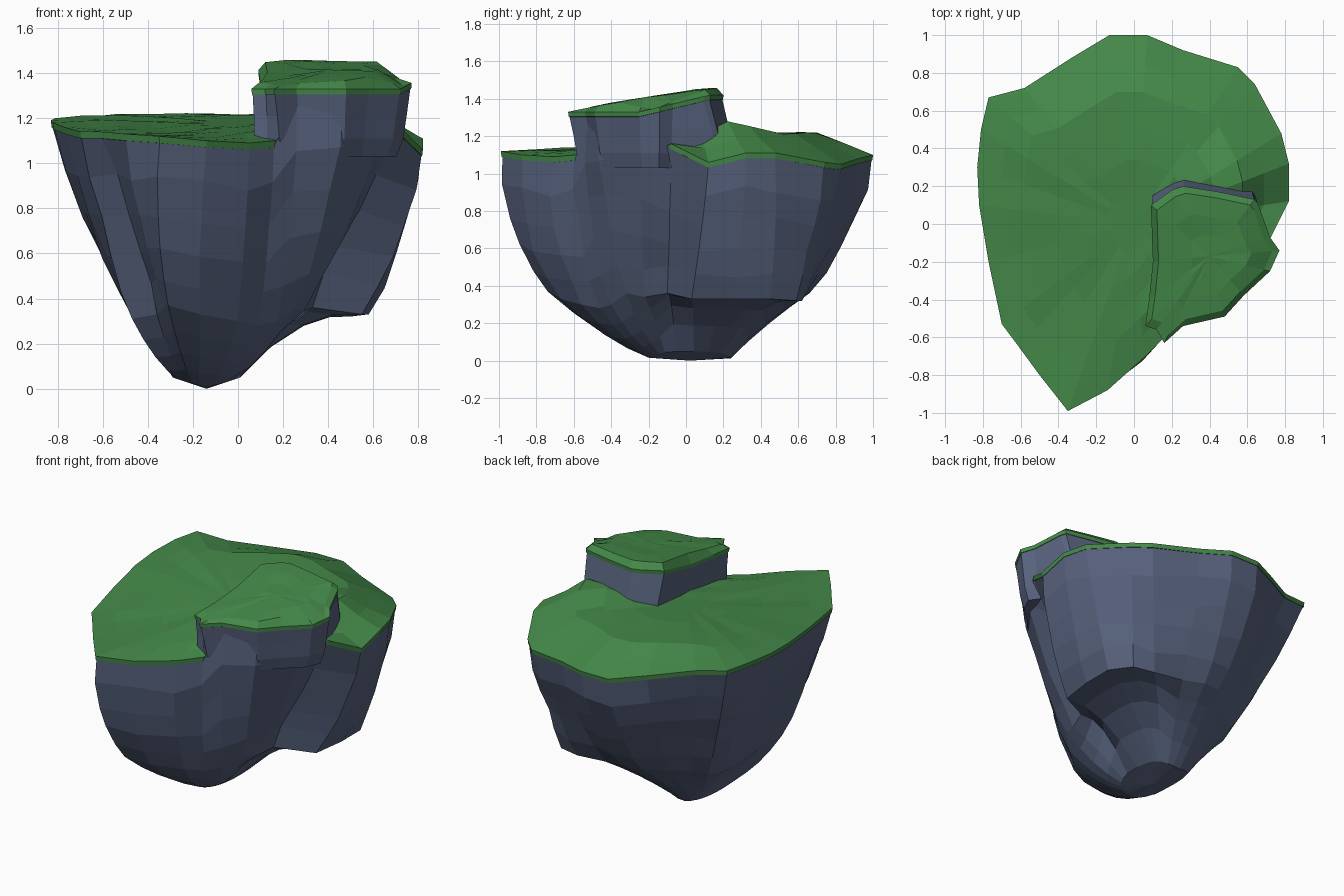
import bpy, bmesh, math, random
from mathutils import Vector as V

if "Cube" in bpy.data.objects:
    bpy.data.objects.remove(bpy.data.objects["Cube"])
random.seed(4)


def material(name, col):
    m = bpy.data.materials.new(name)
    m.diffuse_color = (*col, 1)
    m.use_nodes = True
    m.node_tree.nodes["Principled BSDF"].inputs["Base Color"].default_value = m.diffuse_color
    return m


ROCK = material("slate rock", (0.095, 0.122, 0.205))
GRASS = material("meadow green", (0.058, 0.25, 0.066))


def loft(name, rings, mat, start=None, end=None):
    """Skin a stack of closed rings; start / end are optional fan centres."""
    bm = bmesh.new()
    rs = [[bm.verts.new(p) for p in r] for r in rings]
    n = len(rs[0])
    for a, b in zip(rs, rs[1:]):
        for i in range(n):
            j = (i + 1) % n
            bm.faces.new((a[i], a[j], b[j], b[i]))
    for ring, c in ((rs[0], start), (rs[-1], end)):
        if c is not None:
            cv = bm.verts.new(c)
            for i in range(n):
                bm.faces.new((ring[i], ring[(i + 1) % n], cv))
    bmesh.ops.recalc_face_normals(bm, faces=bm.faces)
    me = bpy.data.meshes.new(name)
    bm.to_mesh(me)
    bm.free()
    me.materials.append(mat)
    ob = bpy.data.objects.new(name, me)
    bpy.context.collection.objects.link(ob)
    return ob


def clamp(v, a, b):
    return max(a, min(b, v))


# Island rim, counter-clockwise from the front tip
RIM = [(-.35, -.99, 1.12), (-.14, -.88, 1.10), (.05, -.71, 1.09), (.16, -.60, 1.10),
       (.26, -.53, 1.10), (.47, -.47, 1.10), (.69, -.24, 1.10), (.72, -.08, 1.16),
       (.82, .12, 1.06), (.82, .32, 1.11), (.78, .48, 1.11), (.64, .74, 1.06),
       (.55, .83, 1.05), (.26, .92, 1.08), (.07, 1.0, 1.10), (-.13, 1.0, 1.10),
       (-.33, .88, 1.13), (-.58, .72, 1.17), (-.77, .67, 1.20), (-.81, .50, 1.20),
       (-.83, .30, 1.19), (-.82, .10, 1.18), (-.77, -.20, 1.16), (-.70, -.53, 1.14),
       (-.61, -.65, 1.14), (-.50, -.80, 1.13)]
# Ledge where the walls turn inward to the foot
KNEE = [(-.31, -.74, .37), (-.17, -.67, .33), (0, -.56, .30), (.09, -.46, .28),
        (.17, -.40, .30), (.26, -.32, .36), (.29, -.22, .34), (.33, -.10, .36),
        (.55, .03, .33), (.58, .25, .33), (.58, .45, .33), (.50, .59, .32),
        (.36, .62, .32), (.15, .63, .34), (0, .66, .36), (-.12, .64, .37),
        (-.25, .55, .36), (-.36, .45, .34), (-.43, .38, .32), (-.46, .28, .30),
        (-.45, .15, .29), (-.44, .02, .28), (-.45, -.15, .30), (-.47, -.33, .31),
        (-.36, -.42, .33), (-.33, -.60, .36)]
# Outward swell of the wall at each rim point; low values are grooves
SWELL = [.07, .07, .06, .04, .06, .05, .03, -.02, .04, .045, .03, .01, 0,
         .05, .06, .06, .04, .01, .02, .03, .03, .03, .03, .01, -.03, .02]
UNDER = (4, 5, 6)                               # rim points below the plateau

# Rock body
rings = []
top = [V((x, y, 1.29 if i in UNDER else z - .028)) for i, (x, y, z) in enumerate(RIM)]
foot = []
for x, y, z in KNEE:
    a = math.atan2(y, x + .08)
    c, s = math.cos(a), math.sin(a)
    foot.append(V((-.14 + .15 * math.copysign(abs(c) ** .75, c),
                   .02 + .22 * math.copysign(abs(s) ** .75, s),
                   .01 + .04 * abs(c))))
for t in (0, .25, .5, .75):
    r = []
    for i, (f, k) in enumerate(zip(foot, KNEE)):
        p = f.lerp(V(k), t)
        bend = .09 if 7 <= i <= 12 else (-.035 if i < 6 or i > 22 else .015)
        p.z += 4 * t * (1 - t) * bend
        r.append(p)
    rings.append(r)
for t in (0, .17, .36, .56, .78, 1):
    r = []
    for i, (k, q) in enumerate(zip(KNEE, top)):
        p = V(k).lerp(q, t)
        out = V((q.x, q.y, 0)).normalized()
        p += out * 4 * t * (1 - t) * SWELL[i]
        if 0 < t < 1:
            p += out * random.uniform(-.01, .01)
            p.z += random.uniform(-.02, .02)
        elif t:
            p.xy = p.xy * .992
        r.append(p)
    rings.append(r)
loft("rock_body", rings, ROCK, start=(-.14, .02, 0), end=(0, 0, 1.0))


# Lower meadow: thin lip, then a gently rising surface with a ramp behind the plateau
def ground(x, y):
    bump = math.exp(-((x - .52) / .25) ** 2 - ((y - .23) / .14) ** 2)
    return 1.18 + .09 * clamp(y, -.6, .4) + .08 * bump


def meadow_ring(s, drop=0.0):
    r = []
    for i, (x, y, z) in enumerate(RIM):
        k = s * (.86 if i in UNDER else 1)
        w = clamp((1 - s) / .3, 0, 1)
        px, py = x * k, y * k
        h = z + (ground(px, py) - z) * w - drop
        if .2 < s < .95:
            h += random.uniform(-.006, .006)
        r.append((px, py, h))
    return r


loft("lower_meadow",
     [meadow_ring(.98, .032), meadow_ring(.996, .03), meadow_ring(1)] +
     [meadow_ring(s) for s in (.98, .84, .70, .52, .34, .16)],
     GRASS, end=(0, 0, ground(0, 0)))

# Plateau outline, counter-clockwise from its front corner
PLATEAU = [(.16, -.63), (.26, -.54), (.48, -.49), (.58, -.38), (.72, -.25), (.77, -.14),
           (.72, -.07), (.66, .10), (.64, .13), (.45, .17), (.26, .20), (.20, .18),
           (.09, .10), (.10, -.20), (.08, -.40), (.06, -.54), (.12, -.56)]
CX, CY = .40, -.17


def plateau_ring(s, z=None, drop=0.0, inner=False, back=0.0):
    r = []
    for x, y in PLATEAU:
        k = max(s, .97) if z is not None and x < .13 else s
        px, py = CX + (x - CX) * k, CY + (y - CY) * k
        if y > .09:
            py += back
        if z is not None:
            h = z
        elif inner:
            h = 1.44 + .16 * py - .6 * max(0, px - .62)
            h += random.uniform(-.004, .004)
        else:
            h = 1.33 + .09 * clamp((y + .25) / .38, 0, 1)
        r.append((px, py, h - drop))
    return r


# Plateau rock neck, flaring below its grass lip and sinking into the body
loft("plateau_rock",
     [plateau_ring(.82, 1.03, back=.07), plateau_ring(.90, 1.11, back=.07),
      plateau_ring(.94, 1.21, back=.06), plateau_ring(.985, drop=.025)],
     ROCK, start=(CX, CY, 1.03), end=(CX, CY, 1.31))

# Plateau grass cap
loft("plateau_meadow",
     [plateau_ring(.97, drop=.028), plateau_ring(.995, drop=.025), plateau_ring(1),
      plateau_ring(.90, inner=True, drop=.005), plateau_ring(.6, inner=True),
      plateau_ring(.3, inner=True)],
     GRASS, end=(CX, CY, 1.415))
